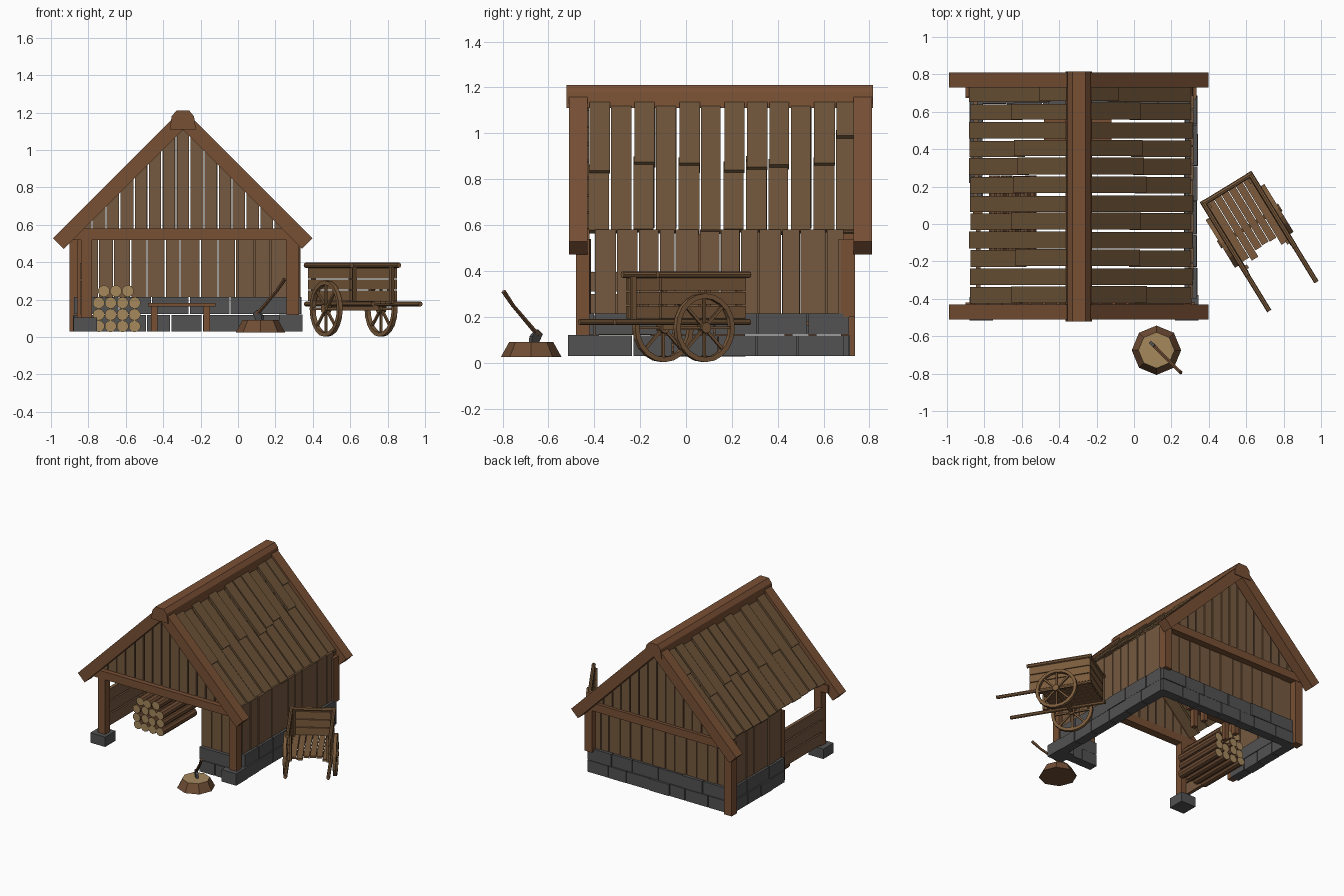
import bpy, bmesh, math, random
from mathutils import Matrix, Vector

if "Cube" in bpy.data.objects:
    bpy.data.objects.remove(bpy.data.objects["Cube"])

random.seed(4)
R = random.uniform


def material(name, c):
    m = bpy.data.materials.new(name)
    m.diffuse_color = (*c, 1)
    m.use_nodes = True
    m.node_tree.nodes["Principled BSDF"].inputs["Base Color"].default_value = m.diffuse_color
    return m


BEAM = material("beam_wood", (0.19, 0.08, 0.035))
PLANK = material("plank_wood", (0.18, 0.10, 0.05))
ROOF = material("roof_wood", (0.15, 0.088, 0.04))
CART = material("cart_wood", (0.2, 0.105, 0.045))
STONE = material("stone", (0.085, 0.085, 0.085))
CUT = material("cut_wood", (0.38, 0.25, 0.11))
BARK = material("bark", (0.16, 0.075, 0.035))
IRON = material("iron", (0.07, 0.07, 0.07))
I = Matrix.Identity(4)


def finish(bm, name, *mats, matrix=I):
    bmesh.ops.recalc_face_normals(bm, faces=bm.faces)
    me = bpy.data.meshes.new(name)
    bm.to_mesh(me)
    bm.free()
    ob = bpy.data.objects.new(name, me)
    for m in mats:
        me.materials.append(m)
    ob.matrix_world = matrix
    bpy.context.collection.objects.link(ob)
    return ob


def box(bm, lo, hi, m=I):
    lo, hi = Vector(lo), Vector(hi)
    size = Matrix.Diagonal((*(hi - lo), 1))
    bmesh.ops.create_cube(bm, size=1, matrix=m @ Matrix.Translation((lo + hi) / 2) @ size)


def boxes(name, mat, *spans, matrix=I):
    bm = bmesh.new()
    for lo, hi in spans:
        box(bm, lo, hi)
    return finish(bm, name, mat, matrix=matrix)


def prism(bm, pts, y0, y1):
    # extrude an x-z outline along y
    f = bm.faces.new([bm.verts.new((x, y0, z)) for x, z in pts])
    ex = bmesh.ops.extrude_face_region(bm, geom=[f])
    bmesh.ops.translate(bm, vec=(0, y1 - y0, 0),
                        verts=[v for v in ex["geom"] if isinstance(v, bmesh.types.BMVert)])


def row(bm, p0, p1, z0, z1, depth, pitch, gap, jit):
    # a run of blocks or upright boards between two plan points
    a, b = Vector((*p0, 0)), Vector((*p1, 0))
    d = b - a
    n = max(1, round(d.length / pitch))
    cuts = [0] + [(i + R(-.15, .15)) / n for i in range(1, n)] + [1]
    m = Matrix.Translation(a) @ Matrix.Rotation(math.atan2(d.y, d.x), 4, 'Z')
    for s, e in zip(cuts, cuts[1:]):
        j = R(-jit, jit)
        box(bm, (s * d.length + gap / 2, -depth / 2 + j, z0),
            (e * d.length - gap / 2, depth / 2 + j, z1), m)


def rod(bm, p, q, r0, r1, n):
    p, q = Vector(p), Vector(q)
    m = Matrix.Translation((p + q) / 2) @ (q - p).to_track_quat('Z', 'Y').to_matrix().to_4x4()
    return bmesh.ops.create_cone(bm, cap_ends=True, segments=n, radius1=r0, radius2=r1,
                                 depth=(q - p).length, matrix=m)["verts"]


# walls: stone footing below, upright boards above
runs = {"right": ((.305, -.4), (.305, .69), .58), "back": ((-.84, .675), (.335, .675), .54),
        "left": ((-.845, .07), (-.845, .69), .58), "front": ((.0, -.43), (.27, -.43), .54)}
for side, (p, q, top) in runs.items():
    bm = bmesh.new()
    row(bm, p, q, .03, .118, .07, .17, .006, .004)
    row(bm, p, q, .122, .215, .065, .19, .006, .004)
    finish(bm, side + "_stone_footing", STONE)
    bm = bmesh.new()
    row(bm, p, q, .215, top, .025, .09, .006, .003)
    finish(bm, side + "_wall_boards", PLANK)

# posts and their stone feet
boxes("corner_posts", BEAM, ((-.84, -.48, .1), (-.78, -.42, .54)), ((.26, -.48, .1), (.325, -.42, .54)),
      ((-.9, .675, .03), (-.835, .737, .54)), ((.275, .675, .2), (.335, .737, .54)),
      ((-.86, .04, .03), (-.81, .08, .56)))
boxes("post_feet", STONE, ((-.88, -.515, .03), (-.755, -.39, .105)), ((.22, -.515, .03), (.345, -.38, .12)))
boxes("tie_beams", BEAM, ((-.9, -.48, .52), (.31, -.42, .58)), ((-.9, .68, .52), (.31, .74, .58)))
boxes("left_rail_boards", PLANK, *[((-.845, -.43, z), (-.82, .06, z + .085)) for z in (.12, .215, .31)])

# gable boards cut to the roof slope
CX, CZ = -.295, 1.2
for name, y in (("front", -.445), ("back", .695)):
    bm = bmesh.new()
    n = 15
    for i in range(n):
        x0 = CX - .56 + i * 1.12 / n + R(.002, .006)
        x1 = CX - .56 + (i + 1) * 1.12 / n - R(.002, .006)
        h0, h1 = (CZ - .06 - abs(x - CX) for x in (x0, x1))
        pts = [(x0, .56), (x1, .56), (x1, h1)]
        if x0 < CX < x1:
            pts.append((CX, CZ - .06))
        prism(bm, pts + [(x0, h0)], y, y + .022)
    finish(bm, name + "_gable_boards", PLANK)

# roof boards, rake boards and ridge
for side, s in (("right", 1), ("left", -1)):
    k = math.sqrt(.5)
    slope = Matrix(((s * k, 0, s * k, CX), (0, 1, 0, 0), (-k, 0, k, CZ), (0, 0, 0, 1)))
    bm = bmesh.new()
    for i in range(12):
        y = -.425 + i * .098
        w = y + R(.083, .092)
        end = R(.86, .88) if s > 0 else R(.83, .85)
        if i % 2 == 0 or i == 7 or i == 11:
            cut = .3 if i == 11 else R(.46, .52)
            box(bm, (cut - .05, y, -.034), (end, w, -.014), slope)
            box(bm, (.05, y + .004, -.016), (cut, w + .004, .002), slope)
        else:
            box(bm, (.05, y, -.03), (end, w, -.009), slope)
    finish(bm, side + "_roof_boards", ROOF)
    bm = bmesh.new()
    for y0, y1 in ((-.51, -.43), (.73, .81)):
        box(bm, (.02, y0, -.065), (.965, y1, .015), slope)
    finish(bm, side + "_rake_beams", BEAM)
bm = bmesh.new()
prism(bm, [(CX + x, z) for x, z in ((-.07, 1.11), (-.06, 1.18), (-.035, 1.21),
                                    (.035, 1.21), (.06, 1.18), (.07, 1.11))], -.52, .815)
finish(bm, "ridge_beam", BEAM)

# log pile
bm = bmesh.new()
for j, z in enumerate((.058, .12, .183, .246)):
    for i in range(3 if j == 3 else 4):
        x = -.745 + i * .064 + (.028 if j == 3 else 0)
        o = R(-.01, .01)
        rod(bm, (x, -.15 + o, z), (x, .25 + o, z), .032, .032, 10)
for f in bm.faces:
    f.material_index = int(len(f.verts) > 4)
finish(bm, "log_pile", BARK, CUT)

# work bench
boxes("work_bench", BEAM, ((-.48, .42, .163), (-.12, .58, .182)),
      *[((x, y, .03), (x + .035, y + .035, .163)) for x in (-.465, -.185) for y in (.43, .535)])

# chopping stump with axe
bm = bmesh.new()
rod(bm, (.12, -.675, .025), (.12, -.675, .09), .132, .096, 8)
bm.normal_update()
for f in bm.faces:
    f.material_index = int(f.normal.z > .9)
finish(bm, "stump", BARK, CUT)
bm = bmesh.new()
rod(bm, (.1, -.645, .12), (.21, -.755, .25), .011, .009, 6)
rod(bm, (.21, -.755, .25), (.25, -.795, .31), .009, .011, 6)
finish(bm, "axe_handle", BARK)
bm = bmesh.new()
prism(bm, [(-.035, .125), (-.005, .145), (.03, .115), (.035, .08), (-.01, .085)], -.009, .009)
finish(bm, "axe_head", IRON,
       matrix=Matrix.Translation((.11, -.655, 0)) @ Matrix.Rotation(math.radians(-45), 4, 'Z'))

# hand cart, built pointing along its own x axis
C = Matrix.Translation((.612, 0, 0)) @ Matrix.Rotation(math.atan2(-.85, .52), 4, 'Z')
slats = (.192, .253, .314)
boxes("cart_side_slats", CART, *[((-.215, y - .008, z), (.215, y + .008, z + .056))
                                 for z in slats for y in (-.14, .14)], matrix=C)
boxes("cart_tail_slats", CART, *[((-.222, -.14, z), (-.206, .14, z + .056)) for z in slats], matrix=C)
boxes("cart_floor", CART, *[((-.22, -.132 + i * .045, .178), (.13 + R(0, .07), -.091 + i * .045, .193))
                            for i in range(6)], matrix=C)
boxes("cart_stakes", CART, *[((x, y - .008, .18), (x + .022, y + .008, .375))
                             for x in (-.2, .18) for y in (-.128, .128)], matrix=C)
bm = bmesh.new()
for y in (-.148, .148):
    rod(bm, (-.235, y, .384), (.235, y, .384), .014, .014, 8)
rod(bm, (-.22, -.155, .384), (-.22, .155, .384), .014, .014, 8)
finish(bm, "cart_top_rails", CART, matrix=C)
bm = bmesh.new()
for y in (-.148, .148):
    rod(bm, (-.235, y, .177), (.455, y, .177), .013, .013, 8)
finish(bm, "cart_handles", CART, matrix=C)
boxes("cart_axle", CART, ((0, -.19, .143), (.024, .19, .172)), matrix=C)

# cart wheels: rim, spokes and hub
N = 20
for name, y in (("left", -.172), ("right", .172)):
    bm = bmesh.new()
    rings = []
    for i in range(N):
        a = math.tau * i / N
        rings.append([bm.verts.new((r * math.cos(a), o, r * math.sin(a)))
                      for r, o in ((.128, -.012), (.15, -.012), (.15, .012), (.128, .012))])
    for i in range(N):
        a, b = rings[i], rings[(i + 1) % N]
        for j in range(4):
            bm.faces.new((a[j], a[(j + 1) % 4], b[(j + 1) % 4], b[j]))
    for i in range(8):
        box(bm, (.015, -.006, -.006), (.132, .006, .006), Matrix.Rotation(math.tau * i / 8, 4, 'Y'))
    rod(bm, (0, -.02, 0), (0, .02, 0), .024, .024, 10)
    finish(bm, name + "_cart_wheel", CART, matrix=C @ Matrix.Translation((.012, y, .152)))
